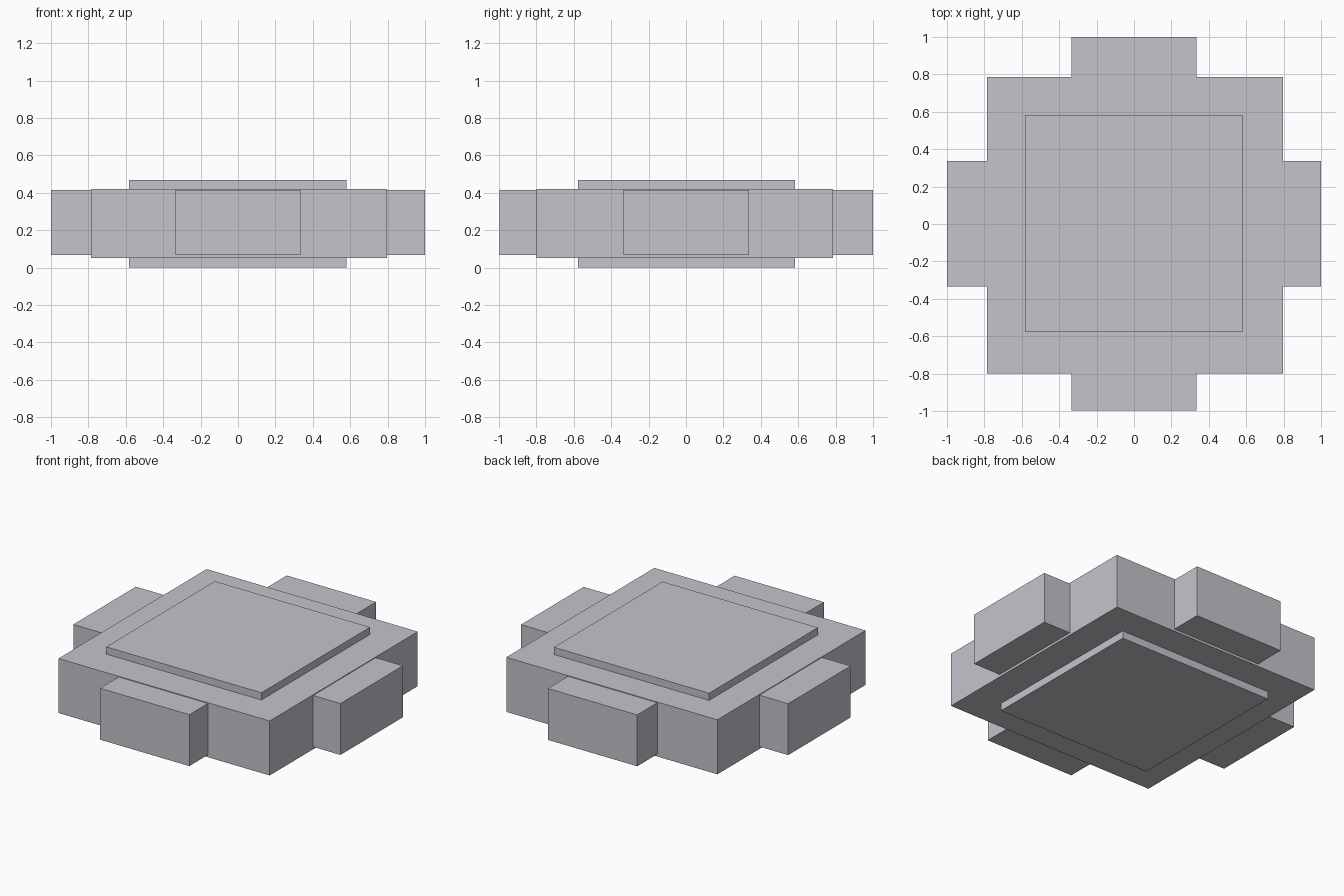
import bpy

if "Cube" in bpy.data.objects:
    bpy.data.objects.remove(bpy.data.objects["Cube"])

grey = bpy.data.materials.new("light grey")
grey.diffuse_color = (0.56, 0.55, 0.60, 1)
grey.use_nodes = True
grey.node_tree.nodes["Principled BSDF"].inputs["Base Color"].default_value = grey.diffuse_color


def box(name, x, y, z):
    """Axis-aligned box from (min, max) ranges."""
    lo, hi = zip(x, y, z)
    bpy.ops.mesh.primitive_cube_add(size=1)
    ob = bpy.context.object
    ob.name = name
    for v in ob.data.vertices:
        v.co = [(a + b) / 2 + c * (b - a) for a, b, c in zip(lo, hi, v.co)]
    ob.data.materials.append(grey)
    return ob


# Main square slab
box("body", (-0.785, 0.796), (-0.798, 0.785), (0.051, 0.42))

# Raised panel showing above and below the slab
box("centre_panel", (-0.582, 0.58), (-0.578, 0.584), (0.0, 0.469))

# Two crossing bars whose ends form the four side tabs
tab_z = (0.067, 0.415)
box("side_bar", (-1.0, 1.0), (-0.333, 0.336), tab_z)
box("front_back_bar", (-0.335, 0.334), (-0.997, 1.0), tab_z)
